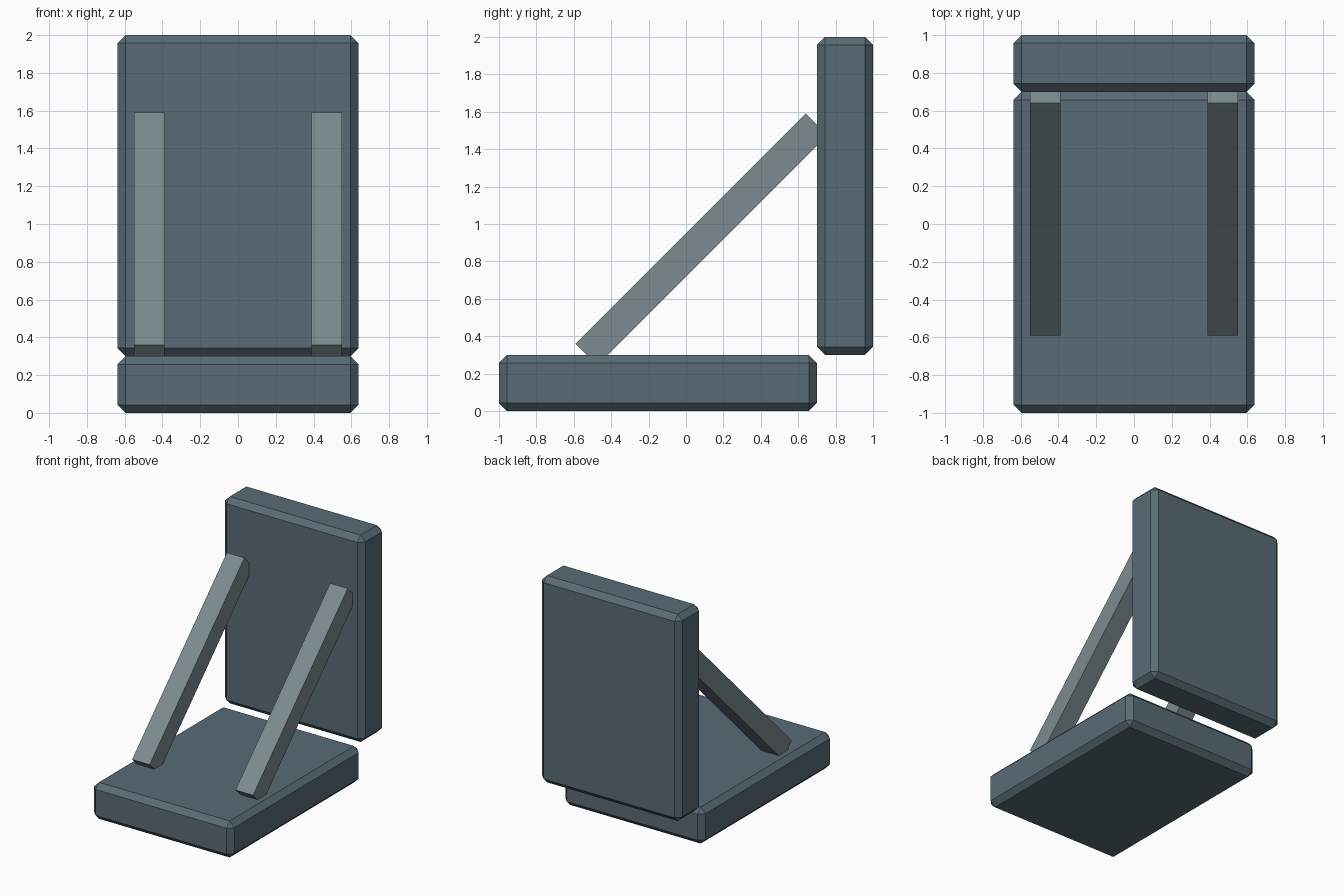
import bpy, math

if "Cube" in bpy.data.objects:
    bpy.data.objects.remove(bpy.data.objects["Cube"])


def material(name, color):
    m = bpy.data.materials.new(name)
    m.diffuse_color = (*color, 1)
    m.use_nodes = True
    m.node_tree.nodes["Principled BSDF"].inputs["Base Color"].default_value = m.diffuse_color
    return m


def box(name, center, size, mat, chamfer=0, tilt=0):
    bpy.ops.mesh.primitive_cube_add(size=1, location=center)
    ob = bpy.context.object
    ob.name = name
    ob.scale = size
    bpy.ops.object.transform_apply(location=False, rotation=False, scale=True)
    ob.rotation_euler.x = tilt
    ob.data.materials.append(mat)
    if chamfer:
        mod = ob.modifiers.new("chamfer", 'BEVEL')
        mod.width = chamfer
        mod.segments = 1
        mod.limit_method = 'NONE'
    return ob


dark = material("dark_slate", (0.10, 0.15, 0.18))
light = material("light_slate", (0.20, 0.26, 0.28))

# Chamfered slabs: flat base and upright back
box("base_slab", (0, -0.15, 0.15), (1.275, 1.70, 0.30), dark, 0.043)
box("back_slab", (0, 0.85, 1.15), (1.275, 0.30, 1.70), dark, 0.043)

# Pair of diagonal struts, ends sunk into the slabs
for side, x in (("left", -0.47), ("right", 0.47)):
    box(side + "_strut", (x, 0.083, 0.917), (0.16, 1.74, 0.163), light,
        tilt=math.radians(45))
